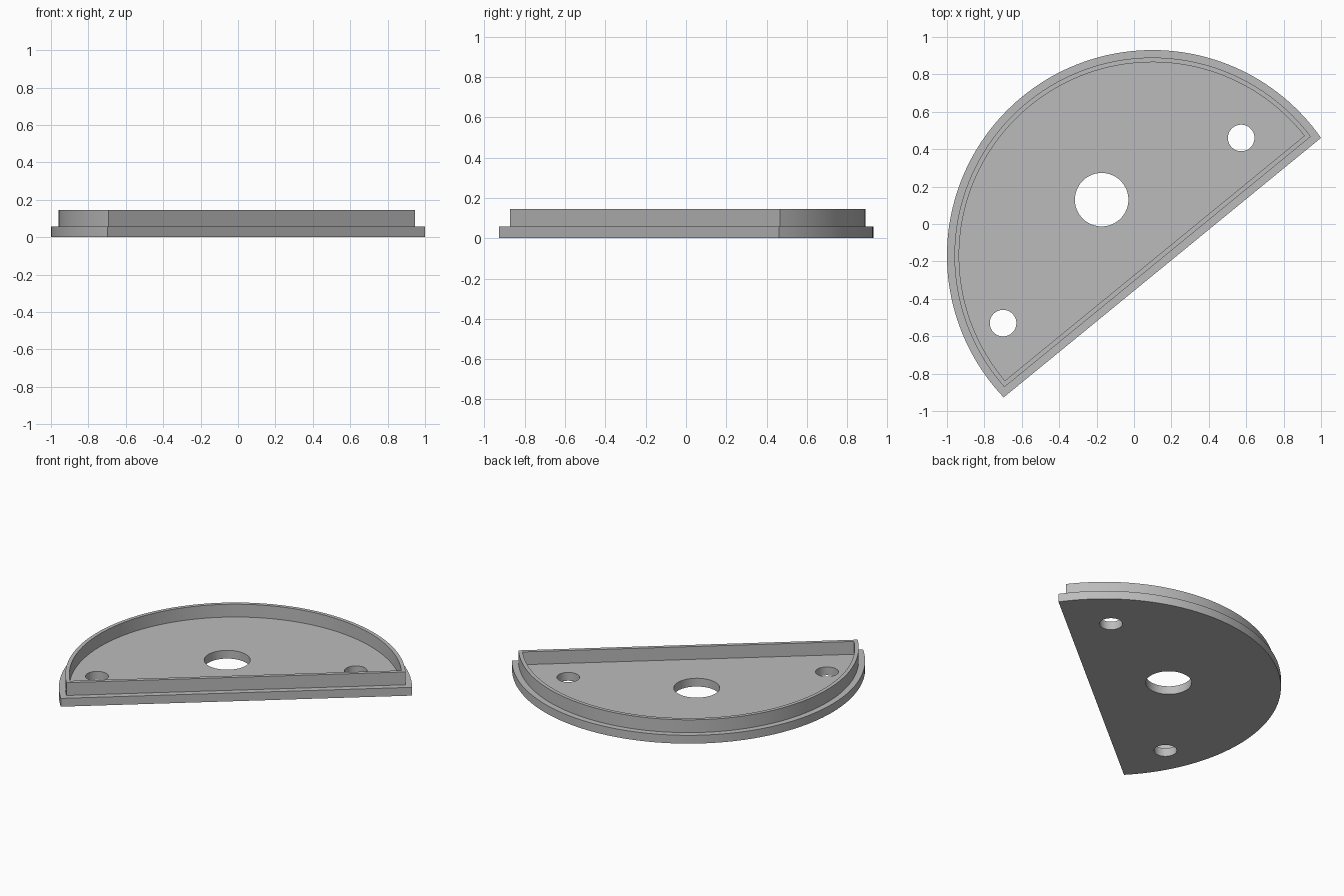
import bpy
import bmesh
from math import asin, atan2, cos, pi, radians, sin
from mathutils import Matrix, Vector

default_cube = bpy.data.objects.get("Cube")
if default_cube:
    bpy.data.objects.remove(default_cube, do_unlink=True)

RADIUS, CHORD_DROP = 1.099, 0.083    # arc radius, chord distance past the arc centre
CENTRE = Vector((0.099, -0.169, 0))
TURN = atan2(0.633, 0.774)           # direction of the straight edge
LEDGE, WALL = 0.04, 0.065            # insets of the rim's outer and inner faces
PLATE_TOP, RIM_TOP = 0.057, 0.145
STEPS = 96

grey = bpy.data.materials.new("plain grey")
grey.use_nodes = True
colour = (0.5, 0.5, 0.5, 1)
grey.diffuse_color = colour
grey.node_tree.nodes["Principled BSDF"].inputs["Base Color"].default_value = colour


def add_object(name, bm):
    bmesh.ops.recalc_face_normals(bm, faces=bm.faces)
    mesh = bpy.data.meshes.new(name)
    bm.to_mesh(mesh)
    bm.free()
    mesh.materials.append(grey)
    obj = bpy.data.objects.new(name, mesh)
    bpy.context.collection.objects.link(obj)
    return obj


def segment_loop(bm, inset, z):
    """Circular segment outline, moved inwards by inset."""
    r = RADIUS - inset
    start = asin((inset - CHORD_DROP) / r)
    angles = [start + (pi - 2 * start) * i / STEPS for i in range(STEPS + 1)]
    return [bm.verts.new((r * cos(a), r * sin(a), z)) for a in angles]


# Plate with a stepped ledge and a thin raised rim, as one closed stack of outlines
bm = bmesh.new()
profile = [(0, 0), (0, PLATE_TOP), (LEDGE, PLATE_TOP), (LEDGE, RIM_TOP),
           (WALL, RIM_TOP), (WALL, PLATE_TOP)]
loops = [segment_loop(bm, inset, z) for inset, z in profile]
for low, high in zip(loops, loops[1:]):
    for i in range(len(low)):
        j = (i + 1) % len(low)
        bm.faces.new((low[i], low[j], high[j], high[i]))
bm.faces.new(loops[0])
bm.faces.new(loops[-1])
bm.transform(Matrix.Translation(CENTRE) @ Matrix.Rotation(TURN, 4, "Z"))
cover = add_object("half_round_cover", bm)

# Large middle hole and two small fixing holes
bpy.context.view_layer.objects.active = cover
for x, y, radius in [(-0.173, 0.13, 0.143), (0.573, 0.46, 0.071), (-0.70, -0.53, 0.071)]:
    bm = bmesh.new()
    bmesh.ops.create_cone(bm, cap_ends=True, segments=64, radius1=radius, radius2=radius,
                          depth=0.5, matrix=Matrix.Translation((x, y, 0)))
    cutter = add_object("hole_cutter", bm)
    cutter.hide_render = True
    cut = cover.modifiers.new("hole", "BOOLEAN")
    cut.operation, cut.solver, cut.object = "DIFFERENCE", "EXACT", cutter
    bpy.ops.object.modifier_apply(modifier=cut.name)
    bpy.data.objects.remove(cutter, do_unlink=True)

# Smooth curved walls, crisp edges
bpy.ops.object.select_all(action="DESELECT")
cover.select_set(True)
bpy.ops.object.shade_smooth_by_angle(angle=radians(30))
